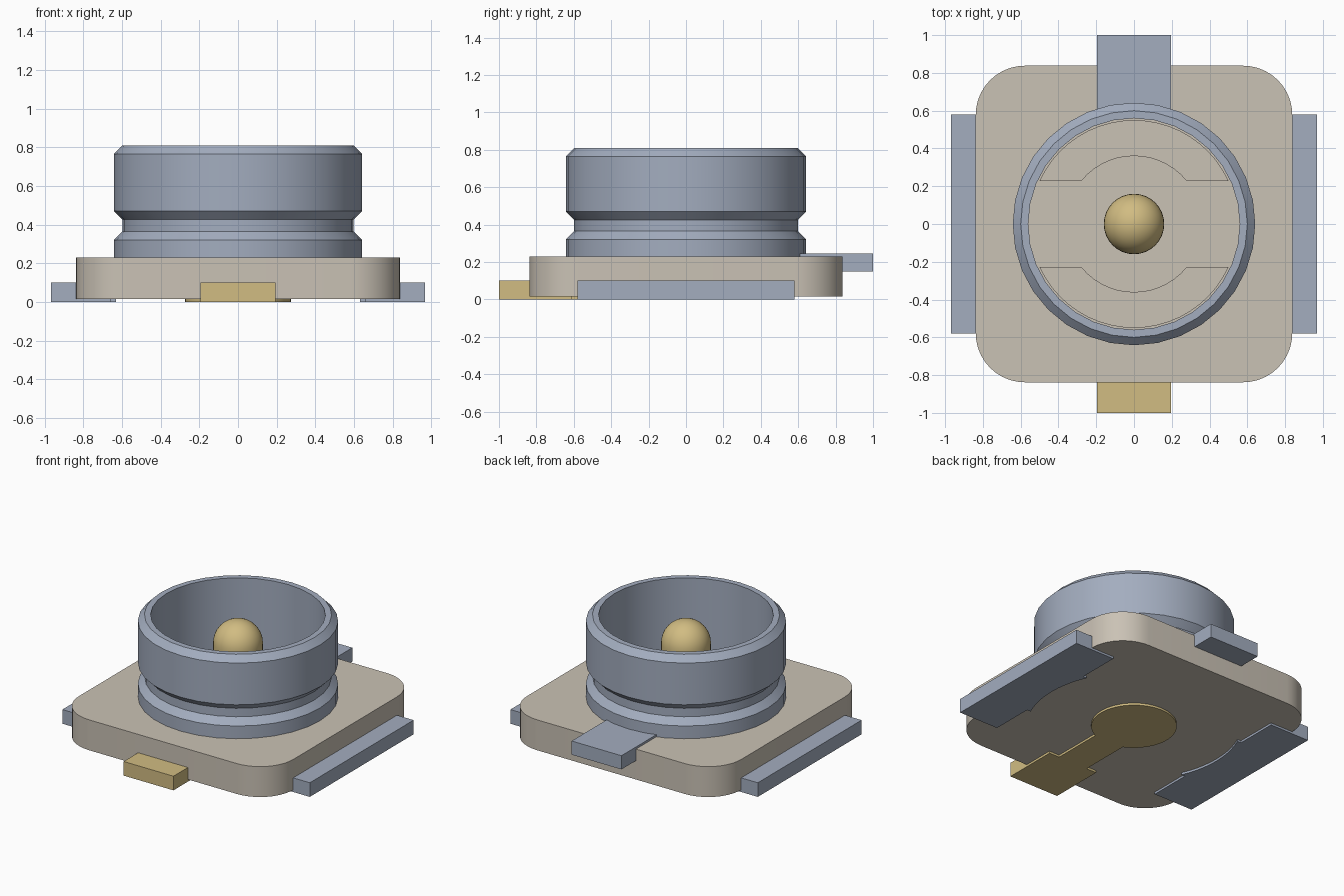
import bpy, bmesh, math

old = bpy.data.objects.get("Cube")
if old:
    bpy.data.objects.remove(old, do_unlink=True)


def material(name, srgb):
    lin = [((c / 255 + 0.055) / 1.055) ** 2.4 for c in srgb] + [1.0]
    m = bpy.data.materials.new(name)
    m.use_nodes = True
    m.diffuse_color = lin
    m.node_tree.nodes["Principled BSDF"].inputs["Base Color"].default_value = lin
    return m


steel = material("blue grey metal", (163, 173, 191))
gold = material("pale gold", (209, 188, 130))
plastic = material("beige plastic", (202, 194, 181))


def finish(name, bm, mat):
    bmesh.ops.recalc_face_normals(bm, faces=bm.faces)
    mesh = bpy.data.meshes.new(name)
    bm.to_mesh(mesh)
    bm.free()
    mesh.materials.append(mat)
    obj = bpy.data.objects.new(name, mesh)
    bpy.context.collection.objects.link(obj)
    bpy.ops.object.select_all(action='DESELECT')
    obj.select_set(True)
    bpy.context.view_layer.objects.active = obj
    bpy.ops.object.shade_smooth_by_angle(angle=math.radians(30))
    return obj


def prism(name, outline, z0, z1, mat):
    """Extrude a flat outline from z0 to z1."""
    bm = bmesh.new()
    face = bm.faces.new([bm.verts.new((x, y, z0)) for x, y in outline])
    top = bmesh.ops.extrude_face_region(bm, geom=[face])["geom"]
    for v in top:
        if isinstance(v, bmesh.types.BMVert):
            v.co.z = z1
    return finish(name, bm, mat)


def revolve(name, profile, mat, sides, closed):
    """Turn an (r, z) profile around the vertical axis."""
    bm = bmesh.new()
    rings = []
    for r, z in profile:
        if r == 0:
            rings.append([bm.verts.new((0, 0, z))] * sides)
        else:
            rings.append([bm.verts.new((r * math.cos(2 * math.pi * i / sides),
                                        r * math.sin(2 * math.pi * i / sides), z))
                          for i in range(sides)])
    pairs = list(zip(rings, rings[1:]))
    if closed:
        pairs.append((rings[-1], rings[0]))
    for a, b in pairs:
        for i in range(sides):
            j = (i + 1) % sides
            bm.faces.new(list(dict.fromkeys((a[i], a[j], b[j], b[i]))))
    return finish(name, bm, mat)


def arc(r, a0, a1, n, cx=0, cy=0):
    """Points on an arc, angles in degrees."""
    return [(cx + r * math.cos(math.radians(a0 + (a1 - a0) * i / n)),
             cy + r * math.sin(math.radians(a0 + (a1 - a0) * i / n)))
            for i in range(n + 1)]


# Rounded square base
half, rad = 0.838, 0.26
c = half - rad
base = []
for k, (sx, sy) in enumerate(((1, 1), (-1, 1), (-1, -1), (1, -1))):
    base += arc(rad, 90 * k, 90 * k + 90, 10, sx * c, sy * c)
prism("base", base, 0.015, 0.23, plastic)

# Grooved cylindrical shell
revolve("shell", [(0.56, 0.22), (0.642, 0.22), (0.642, 0.32), (0.598, 0.365),
                  (0.598, 0.425), (0.642, 0.47), (0.642, 0.765), (0.60, 0.808),
                  (0.56, 0.808)], steel, 32, True)

# Round-topped centre pin
dome = [(0.16 * math.cos(math.radians(t)), 0.61 + 0.16 * math.sin(math.radians(t)))
        for t in range(0, 90, 10)]
revolve("centre_pin", [(0, 0.1), (0.16, 0.1)] + dome + [(0, 0.77)], gold, 32, False)

# Shallow floor pads inside the shell, front and back
ang_out = math.degrees(math.asin(0.228 / 0.55))
ang_in = math.degrees(math.asin(0.228 / 0.36))
pad = arc(0.55, ang_out, 180 - ang_out, 20) + arc(0.36, 180 - ang_in, ang_in, 14)
for name, s in (("floor_pad_back", 1), ("floor_pad_front", -1)):
    prism(name, [(x, s * y) for x, y in pad], 0.225, 0.24, plastic)

# Side contacts with an arc cut from the inner edge
cut = math.degrees(math.asin(0.28 / 0.69))
side = [(0.968, -0.58), (0.968, 0.58), (0.66, 0.58), (0.66, 0.28)]
side += arc(0.69, cut, -cut, 10) + [(0.66, -0.28), (0.66, -0.58)]
for name, s in (("left_contact", 1), ("right_contact", -1)):
    prism(name, [(s * x, y) for x, y in side], 0.0, 0.10, steel)

# Front signal contact: tab, neck and round pad
neck, disc = 0.115, 0.275
a = math.degrees(math.asin(neck / disc))
signal = [(-neck, -0.61), (-0.195, -0.61), (-0.195, -1.0), (0.195, -1.0),
          (0.195, -0.61), (neck, -0.61)]
signal += arc(disc, -90 + a, 270 - a, 28)
prism("signal_contact", signal, 0.0, 0.10, gold)

# Back tab joined to the shell
prism("back_tab", [(-0.195, 0.58), (0.195, 0.58), (0.195, 1.0), (-0.195, 1.0)],
      0.148, 0.245, steel)
